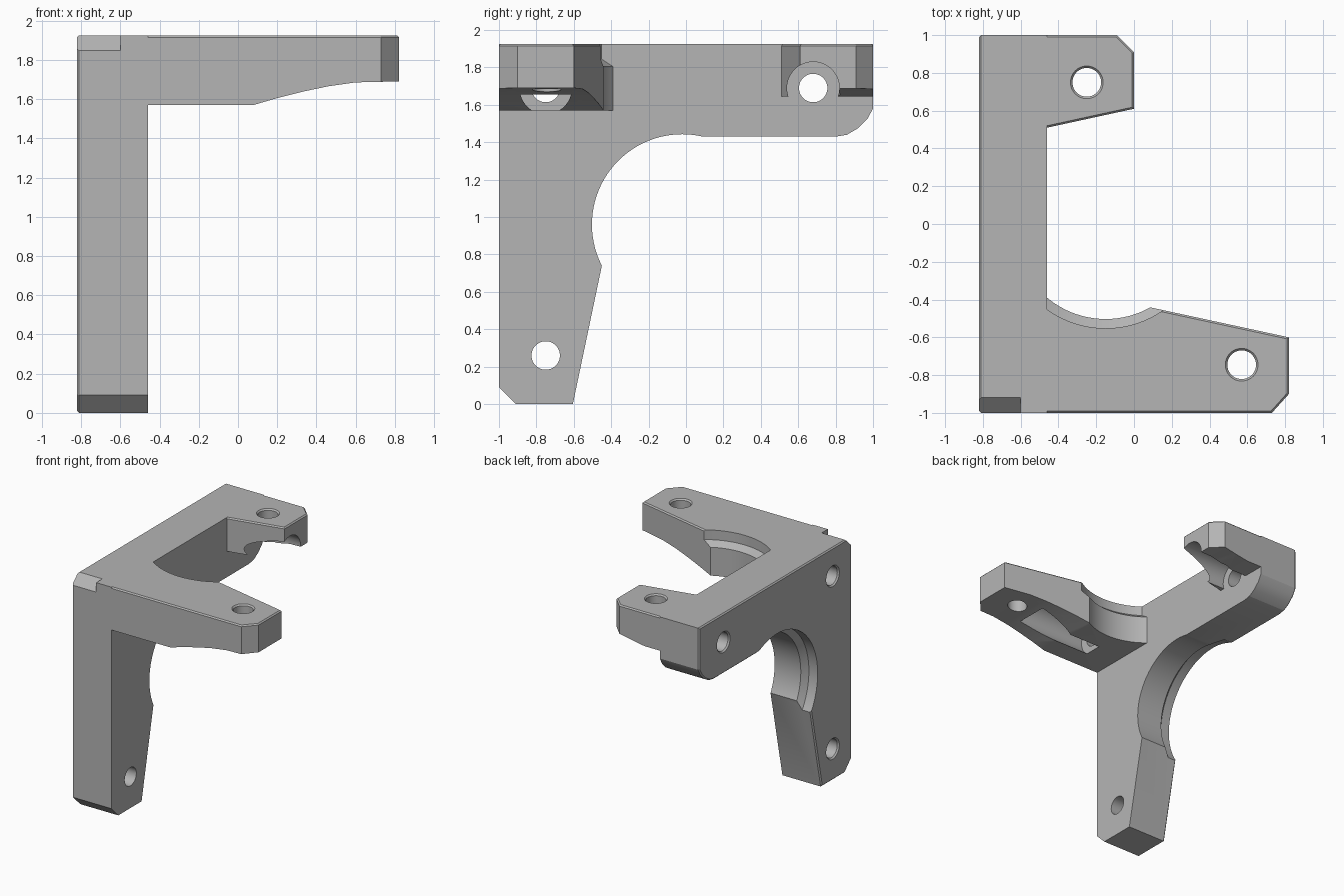
import bpy
import bmesh
import math
from mathutils import Vector

old = bpy.data.objects.get("Cube")
if old:
    bpy.data.objects.remove(old, do_unlink=True)

grey = bpy.data.materials.new("plain grey")
grey.diffuse_color = (0.46, 0.46, 0.46, 1)
grey.use_nodes = True
shader = next(n for n in grey.node_tree.nodes if n.type == 'BSDF_PRINCIPLED')
shader.inputs["Base Color"].default_value = (0.46, 0.46, 0.46, 1)

TOP, OUT, INNER = 1.925, -0.82, -0.46


def place(axis, a, b, t):
    """Turn a flat point and a depth into a 3D point."""
    return Vector({'x': (t, a, b), 'y': (a, t, b), 'z': (a, b, t)}[axis])


def finish(bm, name):
    bmesh.ops.recalc_face_normals(bm, faces=bm.faces)
    mesh = bpy.data.meshes.new(name)
    bm.to_mesh(mesh)
    bm.free()
    mesh.materials.append(grey)
    obj = bpy.data.objects.new(name, mesh)
    bpy.context.scene.collection.objects.link(obj)
    return obj


def prism(name, axis, outline, lo, hi, rim=None, width=0.01):
    """Extrude an outline along an axis; optionally chamfer one end's rim."""
    bm = bmesh.new()
    ends = {t: [bm.verts.new(place(axis, a, b, t)) for a, b in outline] for t in (lo, hi)}
    caps = {t: bm.faces.new(v) for t, v in ends.items()}
    n = len(outline)
    for i in range(n):
        j = (i + 1) % n
        bm.faces.new((ends[lo][i], ends[lo][j], ends[hi][j], ends[hi][i]))
    bmesh.ops.recalc_face_normals(bm, faces=bm.faces)
    if rim is not None:
        bmesh.ops.bevel(bm, geom=list(caps[rim].edges), offset=width,
                        segments=1, affect='EDGES')
    return finish(bm, name)


def bore(name, axis, centre, steps, sides=48):
    """Stepped round cutter; steps are (radius, depth) pairs."""
    bm = bmesh.new()
    rings = []
    for r, t in steps:
        angles = [math.tau * i / sides for i in range(sides)]
        rings.append([bm.verts.new(place(axis, centre[0] + r * math.cos(k),
                                         centre[1] + r * math.sin(k), t)) for k in angles])
    for low, high in zip(rings, rings[1:]):
        for i in range(sides):
            j = (i + 1) % sides
            bm.faces.new((low[i], low[j], high[j], high[i]))
    bm.faces.new(rings[0])
    bm.faces.new(rings[-1])
    return finish(bm, name)


def combine(target, tool, operation):
    """Apply a boolean and discard the tool."""
    mod = target.modifiers.new("boolean", 'BOOLEAN')
    mod.operation = operation
    mod.solver = 'EXACT'
    mod.object = tool
    bpy.ops.object.select_all(action='DESELECT')
    bpy.context.view_layer.objects.active = target
    target.select_set(True)
    bpy.ops.object.modifier_apply(modifier=mod.name)
    bpy.data.objects.remove(tool, do_unlink=True)


# Upright plate with its leg and rounded rear corner
plate_outline = [(-1, 0.09), (-0.91, 0), (-0.605, 0), (-0.45, 0.74), (-0.2, 1.2),
                 (0, 1.43), (0.8, 1.43), (0.86, 1.44), (0.92, 1.475), (0.97, 1.525),
                 (1, 1.58), (1, TOP), (-1, TOP)]
bracket = prism("bracket", 'x', plate_outline, OUT, INNER, rim=OUT)

# Large stepped recess in the plate, wider on the outer face
R, WIDE = 0.483, 0.532
combine(bracket, bore("plate_recess", 'x', (-0.02, 0.96),
                      [(WIDE, OUT - 0.1), (WIDE, OUT + 0.08), (R, OUT + 0.12), (R, 0)],
                      96), 'DIFFERENCE')

# Front arm: plan outline trimmed by its curved underside
front_arm = prism("front_arm", 'z',
                  [(-0.6, -1), (0.73, -1), (0.82, -0.9), (0.82, -0.6),
                   (0.08, -0.44), (-0.2, -0.3), (-0.6, -0.3)], 1.5, TOP, rim=TOP)
front_side = prism("front_side", 'y',
                   [(-0.7, 1.57), (0.08, 1.57), (0.2, 1.605), (0.34, 1.64), (0.46, 1.665),
                    (0.6, 1.685), (0.9, 1.692), (0.9, 2.1), (-0.7, 2.1)], -1.2, 0)
combine(front_arm, front_side, 'INTERSECT')
combine(front_arm, bore("arm_recess", 'z', (-0.15, -0.02),
                        [(R, 1.3), (R, TOP - 0.12), (WIDE, TOP - 0.08), (WIDE, 2.1)],
                        96), 'DIFFERENCE')

# Rear arm, shorter
rear_arm = prism("rear_arm", 'z',
                 [(-0.6, 1), (-0.09, 1), (0, 0.91), (0, 0.61), (-0.46, 0.51), (-0.6, 0.51)],
                 1.5, TOP, rim=TOP)
rear_side = prism("rear_side", 'y',
                  [(-0.7, 1.645), (-0.32, 1.645), (-0.2, 1.665), (-0.1, 1.685),
                   (0.1, 1.69), (0.1, 2.1), (-0.7, 2.1)], 0.3, 1.2)
combine(rear_arm, rear_side, 'INTERSECT')

for arm in (front_arm, rear_arm):
    combine(bracket, arm, 'UNION')

# Screw holes through the plate, with chamfered mouths
HOLE = 0.076
for y, z, end in ((-0.75, 0.26, 0.0), (-0.75, 1.69, 0.1), (0.68, 1.69, 0.1)):
    combine(bracket, bore("plate_hole", 'x', (y, z),
                          [(HOLE + 0.015, OUT - 0.005), (HOLE, OUT + 0.012), (HOLE, end)]),
            'DIFFERENCE')

# Screw head channels under the arms
for y, start, end in ((-0.75, -0.21, 0.42), (0.68, INNER, 0.2)):
    combine(bracket, bore("head_channel", 'x', (y, 1.69), [(0.14, start), (0.14, end)]),
            'DIFFERENCE')

# Upright holes through the arms
for x, y in ((0.57, -0.745), (-0.25, 0.75)):
    combine(bracket, bore("arm_hole", 'z', (x, y),
                          [(HOLE, 1.5), (HOLE, TOP - 0.012), (HOLE + 0.015, TOP + 0.005)]),
            'DIFFERENCE')

# Chamfered patch on the front top corner
patch = prism("corner_cut", 'x', [(-1.1, 1.75), (-0.82, 2.02), (-1.1, 2.02)], -1, -0.6)
patch.location.z = 0.0
combine(bracket, patch, 'DIFFERENCE')

# Smooth the round surfaces, keep the edges crisp
bpy.ops.object.select_all(action='DESELECT')
bracket.select_set(True)
bpy.context.view_layer.objects.active = bracket
bpy.ops.object.shade_smooth_by_angle(angle=math.radians(20))
